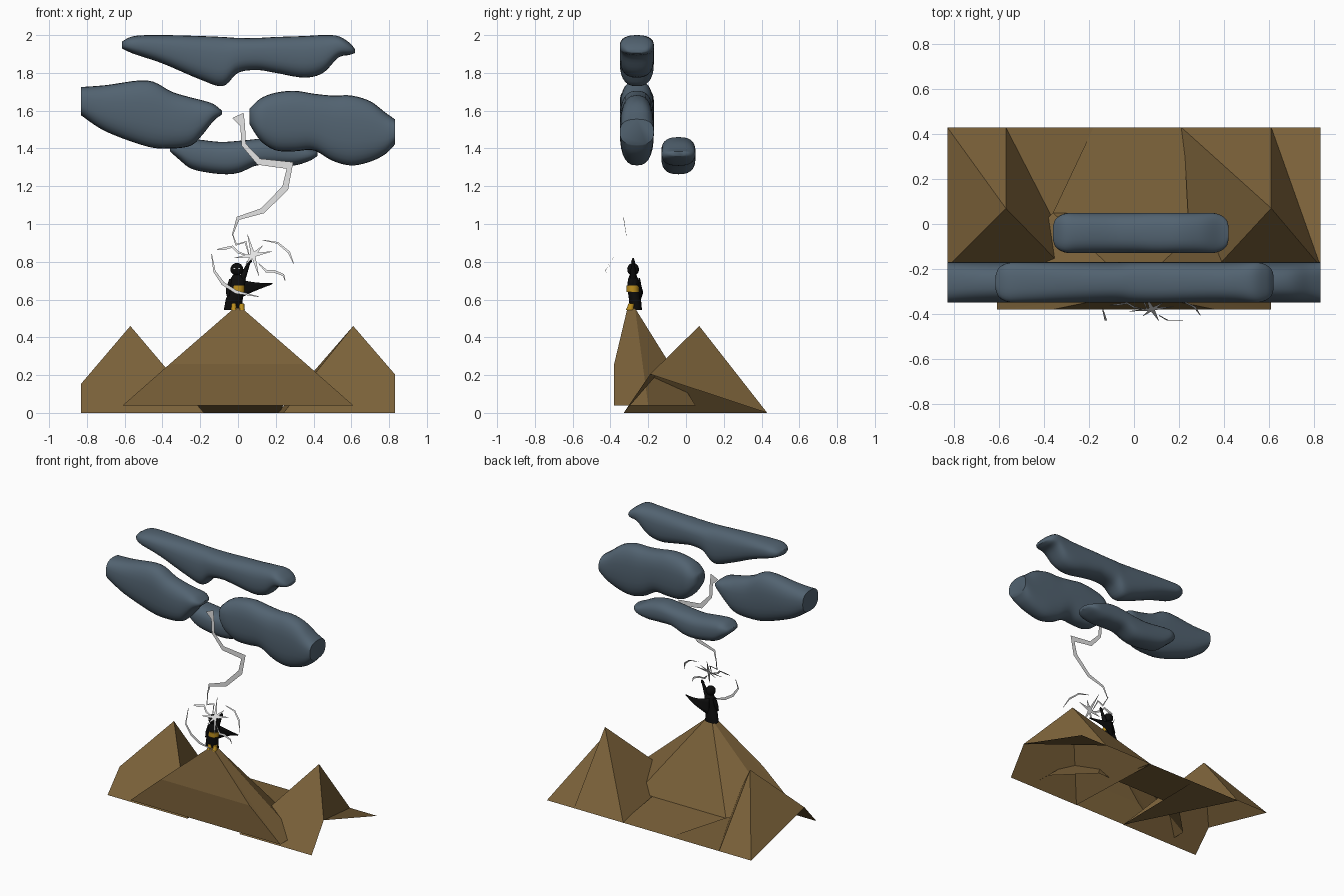
import bpy, bmesh, math
from mathutils import Vector


def material(name, rgb):
    m = bpy.data.materials.new(name)
    m.diffuse_color = (*rgb, 1)
    return m


ROCK = material("brown_rock", (0.20, 0.122, 0.042))
CLOUD = material("storm_blue", (0.085, 0.125, 0.165))
BOLT = material("pale_lightning", (0.78, 0.78, 0.78))
BLACK = material("black_cloth", (0.004, 0.004, 0.004))
GOLD = material("gold_trim", (0.5, 0.27, 0.012))
WHITE = material("white_eye", (0.85, 0.85, 0.85))


def mesh(name, verts, faces, mat, inside=None, smooth=False):
    """Make an object; with an inside point, turn every face away from it."""
    bm = bmesh.new()
    vs = [bm.verts.new(v) for v in verts]
    for f in faces:
        bm.faces.new([vs[i] for i in f])
    bm.normal_update()
    if inside:
        for f in bm.faces:
            if f.normal.dot(f.calc_center_median() - Vector(inside)) < 0:
                f.normal_flip()
    else:
        bmesh.ops.recalc_face_normals(bm, faces=bm.faces)
    me = bpy.data.meshes.new(name)
    bm.to_mesh(me)
    bm.free()
    me.materials.append(mat)
    ob = bpy.data.objects.new(name, me)
    bpy.context.collection.objects.link(ob)
    if smooth:
        for o in bpy.context.selected_objects:
            o.select_set(False)
        bpy.context.view_layer.objects.active = ob
        ob.select_set(True)
        bpy.ops.object.shade_smooth_by_angle(angle=math.radians(45))
    return ob


# --- Mountains: open shells, cut off at the sides of the scene ---
FRONT, BACK = -0.33, 0.43
verts = [(-0.57, 0.07, 0.46), (-0.83, -0.19, 0.155), (-0.83, FRONT, 0), (-0.18, FRONT, 0),
         (-0.57, BACK, 0), (-0.83, BACK, 0), (-0.17, BACK, 0)]
mesh("left_mountain", verts, [(0, 1, 2, 3), (0, 1, 5), (0, 5, 4), (0, 3, 4), (3, 6, 4)],
     ROCK, (-0.55, 0.05, -0.1))
verts = [(0.61, 0.07, 0.46), (0.83, -0.19, 0.205), (0.83, FRONT, 0), (0.24, FRONT, 0),
         (0.61, BACK, 0), (0.83, BACK, 0), (0.21, BACK, 0)]
mesh("right_mountain", verts, [(0, 1, 2, 3), (0, 1, 4), (1, 5, 4), (0, 3, 6), (0, 6, 4)],
     ROCK, (0.6, 0.05, -0.1))
half = [(0.02, -0.31, 0.555), (0.02, -0.27, 0.555), (0.36, -0.38, 0.26),
        (0.61, -0.38, 0.04), (0.61, -0.20, 0.04), (0.36, 0.05, 0.04)]
verts = half + [(-x, y, z) for x, y, z in half]
mesh("centre_mountain", verts,
     [(0, 6, 8, 2), (2, 8, 9, 3), (0, 1, 6), (1, 7, 6), (1, 7, 11, 5)]
     + [tuple(i + k for i in f) for k in (0, 6)
        for f in ((0, 2, 3), (0, 3, 4), (0, 4, 1), (1, 4, 5))],
     ROCK, (0, -0.25, 0))
mesh("back_slope", [(-0.18, BACK, 0), (0.22, BACK, 0), (0.24, 0.05, 0.04), (-0.36, 0.05, 0.04)],
     [(0, 1, 2, 3)], ROCK, (0, 0.2, -1))


# --- Clouds: rounded sections lofted along x between a top and bottom outline ---
def smooth_path(pts, n=5):
    out = []
    for i in range(len(pts) - 1):
        a, b = Vector(pts[max(i - 1, 0)]), Vector(pts[i])
        c, d = Vector(pts[i + 1]), Vector(pts[min(i + 2, len(pts) - 1)])
        for k in range(n):
            t = k / n
            out.append(0.5 * (2 * b + (c - a) * t + (2 * a - 5 * b + 4 * c - d) * t * t
                              + (3 * b - a - 3 * c + d) * t ** 3))
    return out + [Vector(pts[-1])]


def cloud(name, y, outline, round_left=True, round_right=True):
    path = smooth_path(outline)
    x0, x1, n, r = path[0].x, path[-1].x, 28, 0.08
    verts = []
    for x, top, bot in path:
        depth = 0.09
        for on, d in ((round_left, x - x0), (round_right, x1 - x)):
            if on and d < r:
                depth *= 0.35 + 0.65 * math.sqrt(max(0, 1 - (1 - d / r) ** 2))
        for k in range(n):
            c, s = math.cos(2 * math.pi * k / n), math.sin(2 * math.pi * k / n)
            p = 0.78
            verts.append((x, y + depth * math.copysign(abs(c) ** p, c),
                          (top + bot) / 2 + (top - bot) / 2 * math.copysign(abs(s) ** p, s)))
    faces = [(i * n + k, i * n + (k + 1) % n, (i + 1) * n + (k + 1) % n, (i + 1) * n + k)
             for i in range(len(path) - 1) for k in range(n)]
    faces += [tuple(range(n)), tuple(range(len(verts) - n, len(verts)))]
    mesh(name, verts, faces, CLOUD, smooth=True)


cloud("top_cloud", -0.26,
      [(-0.615, 1.965, 1.93), (-0.55, 1.995, 1.90), (-0.4, 2.0, 1.85), (-0.2, 1.995, 1.765),
       (-0.08, 1.99, 1.73), (0, 1.985, 1.80), (0.1, 1.985, 1.815), (0.2, 1.99, 1.80),
       (0.35, 1.995, 1.775), (0.45, 2.0, 1.80), (0.53, 1.995, 1.88), (0.59, 1.96, 1.895),
       (0.62, 1.925, 1.905)])
cloud("low_cloud", -0.04,
      [(-0.36, 1.41, 1.385), (-0.31, 1.445, 1.34), (-0.24, 1.45, 1.29), (-0.1, 1.435, 1.265),
       (0, 1.44, 1.27), (0.1, 1.45, 1.31), (0.2, 1.46, 1.31), (0.3, 1.44, 1.31),
       (0.38, 1.40, 1.335), (0.42, 1.385, 1.36)])
cloud("left_cloud", -0.26,
      [(-0.83, 1.725, 1.575), (-0.7, 1.735, 1.49), (-0.48, 1.76, 1.41), (-0.35, 1.70, 1.40),
       (-0.25, 1.67, 1.415), (-0.19, 1.655, 1.47), (-0.13, 1.635, 1.545), (-0.085, 1.60, 1.58)],
      round_left=False)
cloud("right_cloud", -0.26,
      [(0.06, 1.61, 1.53), (0.12, 1.665, 1.44), (0.2, 1.695, 1.39), (0.3, 1.705, 1.385),
       (0.4, 1.69, 1.39), (0.5, 1.68, 1.335), (0.6, 1.68, 1.31), (0.7, 1.65, 1.33),
       (0.78, 1.59, 1.37), (0.83, 1.555, 1.42)], round_right=False)


# --- Lightning: paper-thin tapering ribbons of (x, z, width) ---
def ribbon(name, pts):
    verts = []
    for i, (x, z, w) in enumerate(pts):
        a, b = pts[max(i - 1, 0)], pts[min(i + 1, len(pts) - 1)]
        d = Vector((b[0] - a[0], b[1] - a[1])).normalized()
        for s in (-0.5, 0.5):
            px, pz = x - d.y * w * s, z + d.x * w * s
            y = -0.33 if z > 1.0 else -0.43 + max(0, pz - 0.75) * 0.6
            verts.append((px, y, pz))
    faces = [(2 * i, 2 * i + 1, 2 * i + 3, 2 * i + 2) for i in range(len(pts) - 1)]
    mesh(name, verts, faces, BOLT, (0, 0.5, 0.9))


ribbon("main_bolt", [(0, 1.575, 0.065), (0.025, 1.52, 0.025), (0.03, 1.42, 0.025),
                     (0.11, 1.33, 0.035), (0.275, 1.31, 0.05), (0.25, 1.19, 0.035),
                     (0.13, 1.07, 0.03), (0.0, 1.03, 0.02), (-0.03, 0.94, 0.006)])
ribbon("branch_bolt", [(-0.03, 0.95, 0.004), (-0.01, 0.89, 0.012), (0.04, 0.905, 0.012),
                       (0.06, 0.83, 0.004)])
ribbon("left_spark", [(-0.11, 0.865, 0.004), (-0.07, 0.87, 0.014), (-0.03, 0.88, 0.012),
                      (0, 0.85, 0.012), (0.06, 0.83, 0.004)])
ribbon("right_spark", [(0.11, 0.79, 0.004), (0.15, 0.75, 0.014), (0.19, 0.75, 0.014),
                       (0.24, 0.73, 0.012), (0.25, 0.70, 0.003)])
ribbon("left_arc", [(-0.14, 0.84, 0.004), (-0.125, 0.75, 0.012), (-0.08, 0.685, 0.018),
                    (-0.01, 0.64, 0.018), (0.11, 0.615, 0.003)])
ribbon("right_arc", [(0.13, 0.915, 0.003), (0.21, 0.90, 0.01), (0.27, 0.85, 0.012),
                     (0.295, 0.79, 0.003)])
for i, (dx, dz) in enumerate([(-0.03, 0.11), (0.1, 0.02), (0.03, -0.11), (-0.1, -0.015),
                              (0.05, 0.05), (-0.04, -0.05)]):
    ribbon(f"star_ray_{i + 1}", [(0.08, 0.835, 0.022), (0.08 + dx, 0.835 + dz, 0.002)])


# --- Caped figure on the peak ---
def tube(name, rings, mat, n=16):
    """Stack elliptical rings of (x, y, z, half width, half depth)."""
    verts = [(x + a * math.cos(2 * math.pi * k / n), y + b * math.sin(2 * math.pi * k / n), z)
             for x, y, z, a, b in rings for k in range(n)]
    faces = [(i * n + k, i * n + (k + 1) % n, (i + 1) * n + (k + 1) % n, (i + 1) * n + k)
             for i in range(len(rings) - 1) for k in range(n)]
    faces += [tuple(range(n)), tuple(range(len(verts) - n, len(verts)))]
    return mesh(name, verts, faces, mat, smooth=True)


Y = -0.28
tube("robe", [(-0.025, Y + 0.015, 0.545, 0.05, 0.032), (-0.02, Y + 0.01, 0.6, 0.045, 0.032),
              (-0.005, Y, 0.66, 0.038, 0.03), (0, Y, 0.705, 0.042, 0.028),
              (-0.005, Y, 0.73, 0.022, 0.018)], BLACK)
tube("head", [(-0.006, Y, 0.76 + 0.034 * math.sin(t), 0.034 * math.cos(t), 0.031 * math.cos(t))
              for t in (i * math.pi / 2 / 5 * 0.97 for i in range(-5, 6))], BLACK)
tube("raised_arm", [(0.02, Y, 0.70, 0.018, 0.018), (0.04, Y, 0.755, 0.014, 0.014),
                    (0.055, Y, 0.79, 0.009, 0.009), (0.06, Y, 0.80, 0.014, 0.011),
                    (0.066, Y, 0.82, 0.004, 0.004)], BLACK, 10)
tube("lowered_arm", [(-0.052, Y - 0.01, 0.62, 0.01, 0.01), (-0.05, Y, 0.66, 0.013, 0.014),
                     (-0.032, Y, 0.71, 0.014, 0.016)], BLACK, 10)
tube("belt", [(0, Y - 0.002, 0.64, 0.036, 0.034), (0.002, Y - 0.002, 0.675, 0.034, 0.033)], GOLD)
for side, x in (("left", -0.022), ("right", 0.02)):
    tube(f"{side}_boot", [(x, Y - 0.018, 0.545, 0.016, 0.022), (x, Y - 0.014, 0.56, 0.014, 0.018),
                          (x, Y - 0.01, 0.578, 0.013, 0.016)], GOLD, 10)
    ex = -0.006 + (x + 0.001) * 0.55
    tube(f"{side}_eye", [(ex, Y - 0.029, 0.761, 0.006, 0.003),
                         (ex, Y - 0.029, 0.768, 0.005, 0.003)], WHITE, 8)

# Cape: flared sheet blown to the right, with a soft fold
verts = []
for i in range(9):
    t = i / 8
    for j in range(5):
        s = j / 4
        top, low = 0.715 - 0.07 * t + 0.04 * t * t, 0.585 + 0.13 * t ** 0.8 - 0.035 * t
        y = Y + 0.028 + 0.022 * math.sin(math.pi * t) * (0.4 + s * 0.6) - 0.012 * t
        verts.append((-0.015 + 0.195 * t, y, top + (low - top) * s))
cape = mesh("cape", verts, [(i * 5 + j, i * 5 + j + 1, i * 5 + j + 6, i * 5 + j + 5)
                            for i in range(8) for j in range(4)], BLACK, smooth=True)
cape.modifiers.new("thickness", "SOLIDIFY").thickness = 0.008
